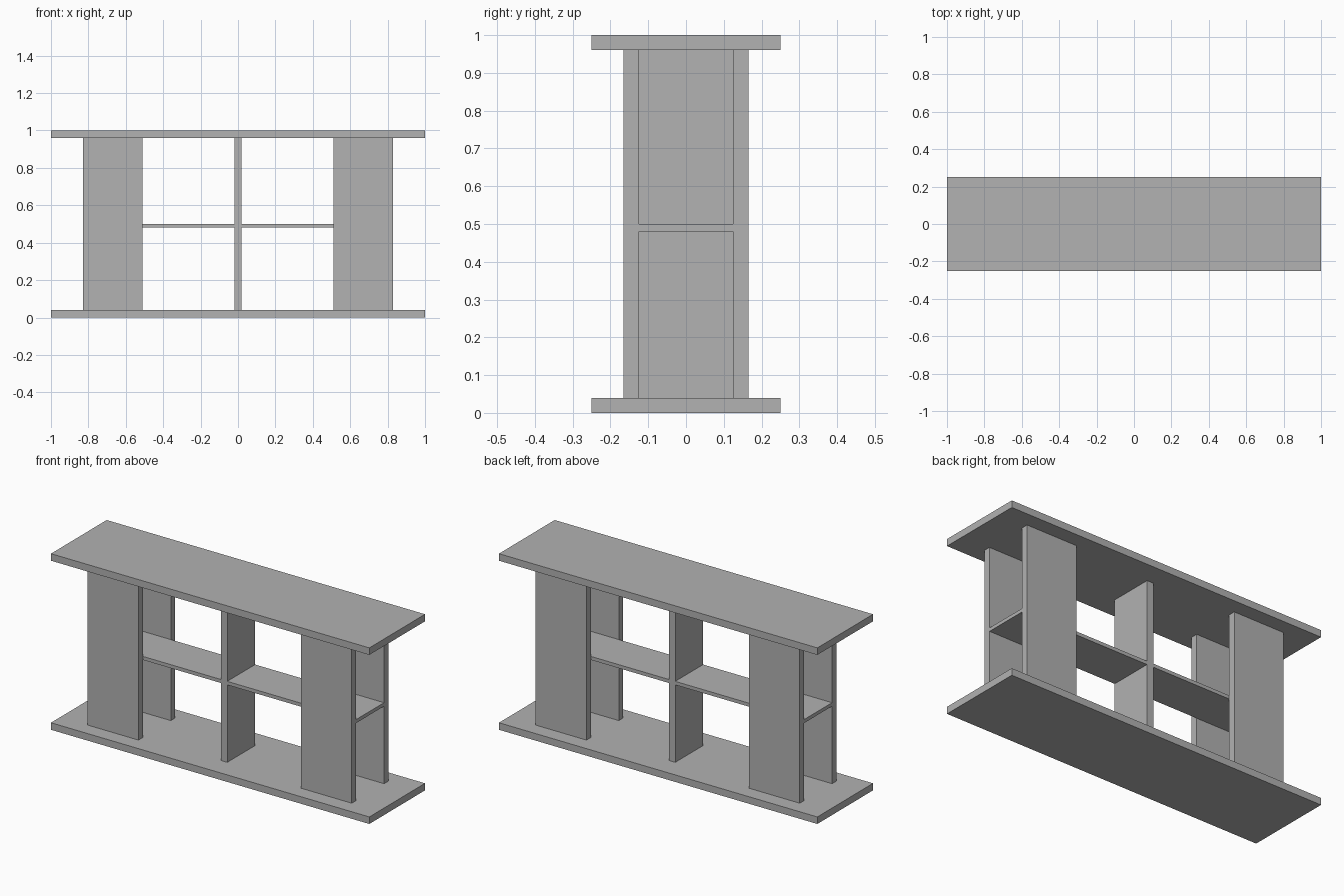
import bpy

if "Cube" in bpy.data.objects:
    bpy.data.objects.remove(bpy.data.objects["Cube"], do_unlink=True)

GREY = (0.445, 0.445, 0.445, 1.0)
mat = bpy.data.materials.new("plain grey")
mat.use_nodes = True
mat.diffuse_color = GREY
mat.node_tree.nodes["Principled BSDF"].inputs["Base Color"].default_value = GREY


def board(name, x, y, z):
    """Flat board spanning the given (low, high) ranges."""
    spans = (x, y, z)
    bpy.ops.mesh.primitive_cube_add(size=1, location=[(a + b) / 2 for a, b in spans])
    obj = bpy.context.object
    obj.name = name
    obj.scale = [b - a for a, b in spans]
    bpy.ops.object.transform_apply(location=False, rotation=False, scale=True)
    obj.data.materials.append(mat)
    return obj


SLAB = 0.04        # thickness of top, base, panels and divider
INNER = 0.125      # half depth between the panels
UPRIGHT = (SLAB, 1 - SLAB)

# Top and base
board("base", (-1, 1), (-0.25, 0.25), (0, SLAB))
board("top", (-1, 1), (-0.25, 0.25), (1 - SLAB, 1))

# Central divider
board("centre_divider", (-0.02, 0.02), (-INNER, INNER), UPRIGHT)

# Shelf and upright panels on both sides
for side, sx in (("left", 1), ("right", -1)):
    board(side + "_shelf", sorted((sx * 0.02, sx * 0.83)), (-INNER, INNER), (0.48, 0.5))
    for end, sy in (("front", -1), ("back", 1)):
        board(f"{end}_{side}_panel", sorted((sx * 0.51, sx * 0.83)),
              sorted((sy * INNER, sy * (INNER + SLAB))), UPRIGHT)
